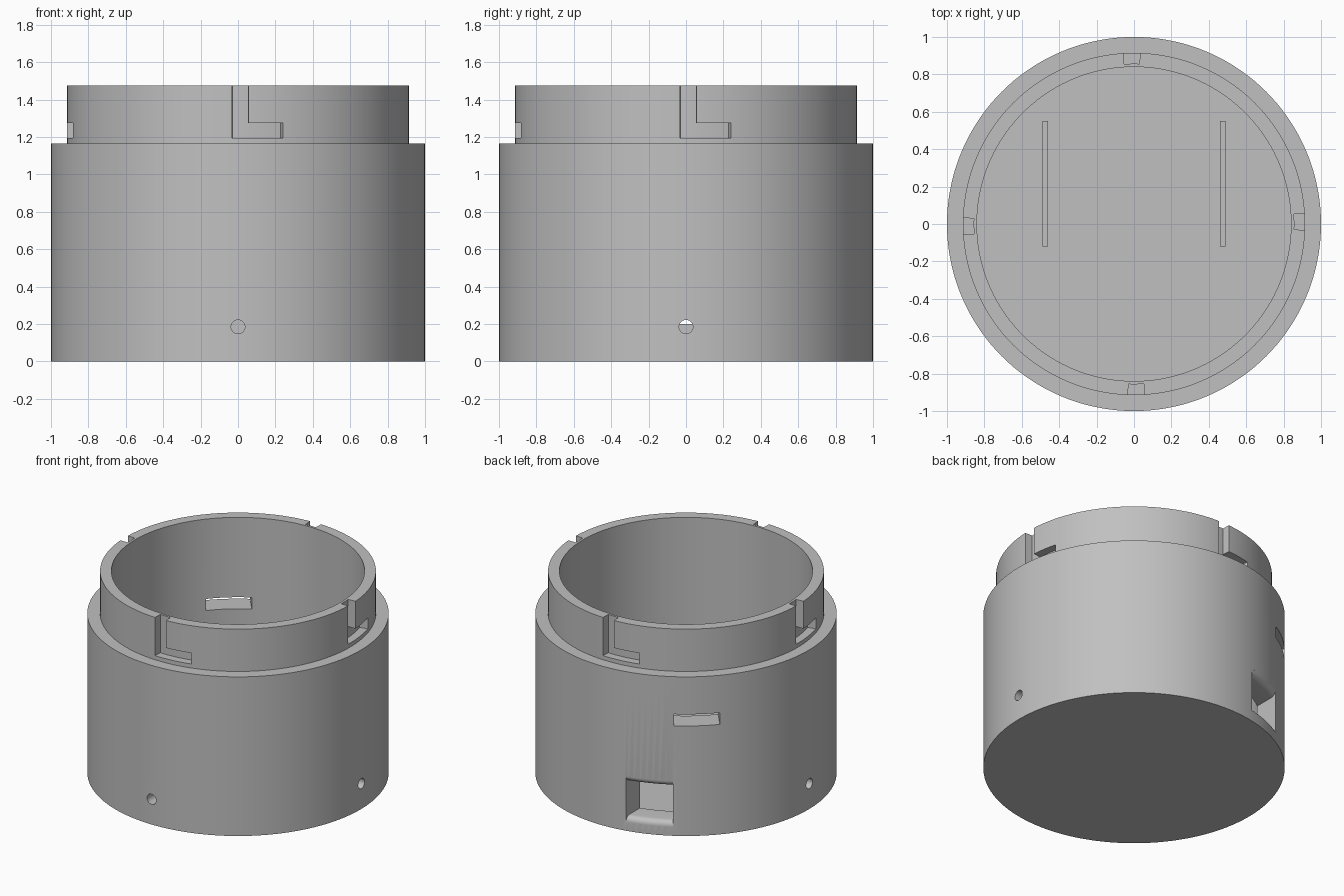
import bpy, bmesh
from math import sin, cos, pi, radians, sqrt
from mathutils import Matrix

cube = bpy.data.objects.get("Cube")
if cube:
    bpy.data.objects.remove(cube, do_unlink=True)

grey = bpy.data.materials.new("plain grey")
grey.use_nodes = True
colour = (0.53, 0.53, 0.53, 1)
grey.diffuse_color = colour
grey.node_tree.nodes["Principled BSDF"].inputs["Base Color"].default_value = colour


def finish(bm, name):
    """Turn a bmesh into a scene object."""
    bmesh.ops.recalc_face_normals(bm, faces=bm.faces)
    mesh = bpy.data.meshes.new(name)
    bm.to_mesh(mesh)
    bm.free()
    mesh.materials.append(grey)
    obj = bpy.data.objects.new(name, mesh)
    bpy.context.collection.objects.link(obj)
    return obj


def loft(name, sections, ring=False):
    """Join closed sections with quads; cap the ends unless they form a ring."""
    bm = bmesh.new()
    rows = [[bm.verts.new(p) for p in s] for s in sections]
    pairs = list(zip(rows, rows[1:]))
    if ring:
        pairs.append((rows[-1], rows[0]))
    else:
        bm.faces.new(rows[0])
        bm.faces.new(rows[-1])
    n = len(rows[0])
    for a, b in pairs:
        for i in range(n):
            j = (i + 1) % n
            bm.faces.new((a[i], a[j], b[j], b[i]))
    bmesh.ops.remove_doubles(bm, verts=bm.verts, dist=1e-5)
    bmesh.ops.dissolve_degenerate(bm, edges=bm.edges, dist=1e-6)
    return finish(bm, name)


def turned(profile, start, end, steps):
    """Sections of an (r, z) profile turned about z; angle 0 faces the front."""
    angles = [start + (end - start) * i / steps for i in range(steps + 1)]
    return [[(r * sin(a), -r * cos(a), z) for r, z in profile] for a in angles]


def box(name, size, matrix):
    bm = bmesh.new()
    bmesh.ops.create_cube(bm, size=1, matrix=matrix @ Matrix.Diagonal((*size, 1)))
    return finish(bm, name)


def cut(target, cutter):
    mod = target.modifiers.new("cut", "BOOLEAN")
    mod.operation = "DIFFERENCE"
    mod.solver = "EXACT"
    mod.object = cutter
    bpy.context.view_layer.objects.active = target
    bpy.ops.object.modifier_apply(modifier=mod.name)
    bpy.data.objects.remove(cutter, do_unlink=True)


# Cup with a stepped neck
FLOOR, SHOULDER, TOP = 0.08, 1.165, 1.475
INNER, NECK = 0.84, 0.915
profile = [(0, 0), (1, 0), (1, SHOULDER), (NECK, SHOULDER), (NECK, TOP),
           (INNER, TOP), (INNER, SHOULDER), (INNER, FLOOR), (0, FLOOR)]
body = loft("cup_body", turned(profile, 0, 2 * pi, 144)[:-1], ring=True)

# Four L-shaped twist-lock slots round the neck
for k in range(4):
    turn = k * pi / 2
    for start, end, top in ((-2, 3.5, 1.6), (1, 15.3, 1.275)):
        rect = [(0.857, 1.195), (0.96, 1.195), (0.96, top), (0.857, top)]
        cut(body, loft("slot_cutter", turned(
            rect, turn + radians(start), turn + radians(end), 6)))

# Small round holes at the front and both sides
for angle in (0, 90, 270):
    bm = bmesh.new()
    place = (Matrix.Rotation(radians(angle), 4, "Z")
             @ Matrix.Translation((0, -0.92, 0.185))
             @ Matrix.Rotation(pi / 2, 4, "X"))
    bmesh.ops.create_cone(bm, cap_ends=True, segments=32, radius1=0.037,
                          radius2=0.037, depth=0.4, matrix=place)
    cut(body, finish(bm, "hole_cutter"))

# Rear window, its sill and head rounded off towards the outside
LOW, HIGH, FILLET = 0.065, 0.4, 0.04
arc = [i * pi / 12 for i in range(7)]
sill = [(1 - FILLET + FILLET * sin(a), LOW + FILLET * cos(a)) for a in arc]
# concave flare mirrored into a rounded lip
sill = [(1 - FILLET + FILLET * sin(a), LOW + FILLET * cos(a)) for a in arc]
head = [(r, LOW + HIGH - z) for r, z in reversed(sill)]
opening = ([(0.75, LOW + FILLET)] + sill + [(1.1, LOW)]
           + [(1.1, HIGH)] + head + [(0.75, HIGH - FILLET)])
columns = [-0.5 + 0.3 * i / 8 for i in range(9)]
cut(body, loft("window_cutter", [
    [(x, sqrt(r * r - x * x), z) for r, z in opening] for x in columns]))

# Narrow slit through the rear wall
cut(body, box("slit_cutter", (0.305, 0.5, 0.085),
              Matrix.Rotation(radians(39.2), 4, "Z")
              @ Matrix.Translation((0, 0.95, 0.848))))

bpy.ops.object.select_all(action="DESELECT")
body.select_set(True)
bpy.context.view_layer.objects.active = body
bpy.ops.object.shade_smooth_by_angle(angle=radians(30))

# Two low rails on the floor inside
for side, name in ((1, "left_rail"), (-1, "right_rail")):
    box(name, (0.028, 0.67, 0.13),
        Matrix.Translation((side * 0.475, 0.215, FLOOR + 0.055)))
